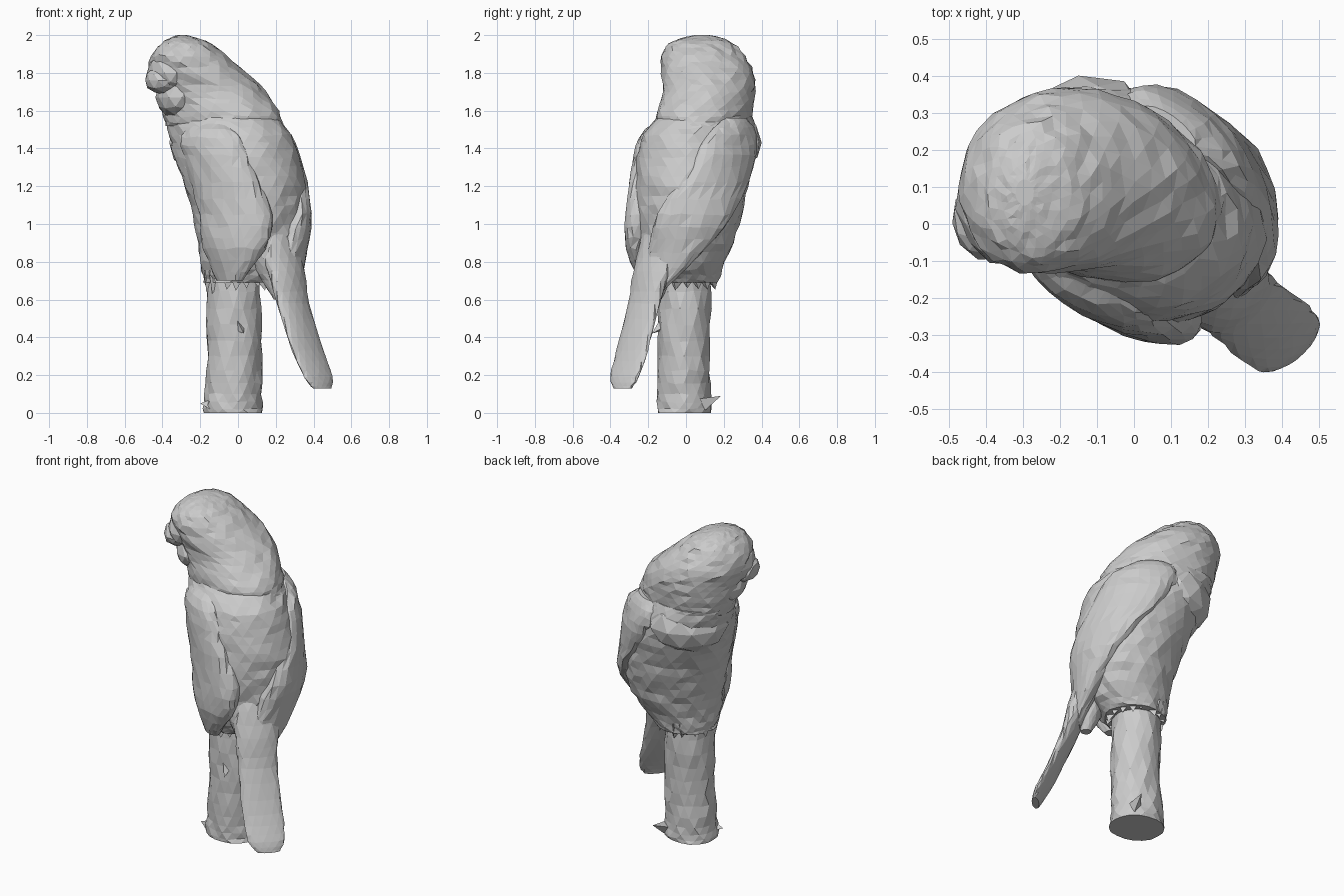
import bpy, bmesh, math, random
from mathutils import Vector

if "Cube" in bpy.data.objects:
    bpy.data.objects.remove(bpy.data.objects["Cube"])

random.seed(4)


def catmull(p, u):
    """Smooth in-between of a list of equal-length tuples."""
    i = min(int(u), len(p) - 2)
    t = u - i
    a, b, c, d = p[max(i - 1, 0)], p[i], p[i + 1], p[min(i + 2, len(p) - 1)]
    return [0.5 * (2 * B + (C - A) * t + (2 * A - 5 * B + 4 * C - D) * t * t
            + (3 * B - A - 3 * C + D) * t ** 3) for A, B, C, D in zip(a, b, c, d)]


def finish(name, bm):
    bmesh.ops.recalc_face_normals(bm, faces=bm.faces)
    me = bpy.data.meshes.new(name)
    bm.to_mesh(me)
    bm.free()
    ob = bpy.data.objects.new(name, me)
    bpy.context.collection.objects.link(ob)
    return ob


def loft(name, rings, sides=24, sub=3, jitter=0.007):
    """Rings are (x, y, z, half width, half depth, turn in degrees, skew)."""
    bm = bmesh.new()
    loops = []
    steps = (len(rings) - 1) * sub
    for k in range(steps + 1):
        x, y, z, a, b, turn, skew = catmull(rings, k / sub)
        r = math.radians(turn)
        end = k in (0, steps)
        loop = []
        for s in range(sides):
            t = 2 * math.pi * (s + 0.5 * (k % 2)) / sides
            e = 1 + random.uniform(-1, 1) * jitter / max(a, 0.15)
            # skew leans the ellipse diagonally while keeping its width and depth
            h = math.asin(skew) / 2
            u, v = a * e * math.cos(t - h), b * e * math.sin(t + h)
            dz = 0 if end else random.uniform(-1, 1) * jitter * min(1, a / 0.2)
            loop.append(bm.verts.new((x + u * math.cos(r) - v * math.sin(r),
                                      y + u * math.sin(r) + v * math.cos(r), z + dz)))
        loops.append(loop)
    for lo, hi in zip(loops, loops[1:]):
        for s in range(sides):
            n = (s + 1) % sides
            bm.faces.new((lo[s], lo[n], hi[n], hi[s]))
    bm.faces.new(loops[0])
    bm.faces.new(loops[-1])
    bmesh.ops.triangulate(bm, faces=[f for f in bm.faces if len(f.verts) == 4])
    return finish(name, bm)


def box_rings(rows):
    """Turn (z, x min, x max, y min, y max, skew) into loft rings."""
    return [((x0 + x1) / 2, (y0 + y1) / 2, z, (x1 - x0) / 2, (y1 - y0) / 2, 0, k)
            for z, x0, x1, y0, y1, k in rows]


def blob(name, loc, size, turn=0, jitter=0.06):
    bm = bmesh.new()
    bmesh.ops.create_icosphere(bm, subdivisions=2, radius=1)
    c, s = math.cos(math.radians(turn)), math.sin(math.radians(turn))
    for v in bm.verts:
        p = v.co * (1 + random.uniform(-1, 1) * jitter)
        x, y = p.x * size[0], p.y * size[1]
        v.co = Vector((x * c - y * s, x * s + y * c, p.z * size[2])) + Vector(loc)
    return finish(name, bm)


def wing_rings(rows):
    """Rows (z, bearing, offset, width, thickness) placed around the body axis."""
    out = []
    for z, ang, off, w, t in rows:
        a = math.radians(ang)
        cx = 0.08 - 0.25 * max(0, z - 1.05)
        cy = 0.01 + 0.12 * (z - 1.05)
        out.append((cx + off * math.cos(a), cy + off * math.sin(a), z, w, t, ang + 90, 0))
    return out


def flakes(name, spots):
    """Ragged little shards: (base point, tip point, base radius)."""
    bm = bmesh.new()
    for base, tip, r in spots:
        base, tip = Vector(base), Vector(tip)
        d = (tip - base).normalized()
        u = d.orthogonal().normalized()
        w = d.cross(u)
        b = [bm.verts.new(base + r * (u * math.cos(q) + w * math.sin(q))) for q in (0, 2.1, 4.2)]
        t = bm.verts.new(tip)
        bm.faces.new(b)
        for i in range(3):
            bm.faces.new((b[i], b[(i + 1) % 3], t))
    return finish(name, bm)


# Post with a slightly flared foot
loft("post", box_rings([(0, -0.185, 0.13, -0.155, 0.135, 0), (0.1, -0.18, 0.125, -0.15, 0.13, 0),
     (0.3, -0.16, 0.125, -0.147, 0.125, 0), (0.55, -0.167, 0.122, -0.145, 0.13, 0),
     (0.8, -0.16, 0.11, -0.13, 0.13, 0)]), 18)

# Body, widening to the shoulders
loft("body", box_rings([(0.69, -0.18, 0.17, -0.17, 0.17, 0), (0.76, -0.195, 0.25, -0.2, 0.19, 0.0),
     (0.9, -0.21, 0.335, -0.25, 0.25, 0.03), (1.05, -0.24, 0.36, -0.265, 0.295, 0.0),
     (1.2, -0.285, 0.36, -0.27, 0.33, -0.03), (1.35, -0.335, 0.325, -0.26, 0.365, -0.12),
     (1.47, -0.365, 0.28, -0.23, 0.375, -0.2), (1.57, -0.385, 0.2, -0.15, 0.355, -0.22)]), 28)

# Head leaning towards -x
loft("head", box_rings([(1.52, -0.38, 0.24, -0.16, 0.34, -0.18), (1.6, -0.405, 0.215, -0.155, 0.355, -0.17),
     (1.7, -0.435, 0.145, -0.125, 0.365, -0.05), (1.8, -0.47, 0.045, -0.13, 0.36, 0.05),
     (1.89, -0.46, -0.06, -0.13, 0.31, 0.05), (1.955, -0.41, -0.14, -0.09, 0.25, 0),
     (1.985, -0.36, -0.22, -0.02, 0.19, 0), (2.0, -0.32, -0.27, 0.05, 0.12, 0)]), 26)

# Chest ruff below the chin
blob("chest_ruff", (-0.16, 0.2, 1.43), (0.23, 0.18, 0.17), 40, 0.02)

# Folded wings: one sweeps to the tail, the other hangs to the post top
loft("right_wing", wing_rings([(1.56, 55, 0.22, 0.1, 0.05), (1.47, 50, 0.235, 0.19, 0.08),
     (1.3, 38, 0.228, 0.21, 0.1), (1.05, 10, 0.215, 0.2, 0.095),
     (0.85, -12, 0.21, 0.15, 0.075), (0.62, -38, 0.24, 0.05, 0.03)]), 20)
loft("left_wing", wing_rings([(1.55, 236, 0.19, 0.09, 0.04), (1.46, 238, 0.225, 0.18, 0.085),
     (1.3, 240, 0.225, 0.2, 0.1), (1.05, 246, 0.225, 0.21, 0.1),
     (0.87, 242, 0.22, 0.18, 0.085), (0.7, 232, 0.2, 0.08, 0.04)]), 20)

# Long flat tail and the covert feathers over its root
loft("tail", [(0.2, -0.11, 0.95, 0.14, 0.09, 45, 0), (0.255, -0.18, 0.75, 0.125, 0.065, 45, 0),
     (0.292, -0.222, 0.58, 0.113, 0.045, 45, 0), (0.37, -0.285, 0.33, 0.115, 0.03, 45, 0),
     (0.425, -0.325, 0.19, 0.105, 0.025, 45, 0), (0.445, -0.335, 0.13, 0.065, 0.02, 45, 0)],
     14, jitter=0.004)
loft("tail_coverts", [(0.14, -0.12, 1.0, 0.15, 0.1, 30, 0), (0.18, -0.15, 0.82, 0.12, 0.09, 35, 0),
     (0.2, -0.15, 0.7, 0.08, 0.06, 40, 0), (0.22, -0.16, 0.6, 0.03, 0.03, 45, 0)], 14)

# Short hooked beak with brow and cheek sunk into the face
blob("brow", (-0.375, 0.03, 1.8), (0.1, 0.15, 0.11), 20, 0.03)
blob("beak", (-0.395, 0.005, 1.76), (0.1, 0.105, 0.075), 20, 0.05)
blob("cheek", (-0.325, 0.06, 1.67), (0.11, 0.16, 0.11), 10, 0.03)

# Ragged feathers and toes over the top of the post
fringe = []
for i in range(16):
    a = 2 * math.pi * i / 16 + random.uniform(-0.1, 0.1)
    c, s = math.cos(a), math.sin(a)
    fringe.append(((0.135 * c - 0.01, 0.13 * s, 0.74),
                   (0.165 * c - 0.01, 0.155 * s, random.uniform(0.63, 0.68)), 0.06))
flakes("belly_fringe", fringe)

# Splinters on the post
flakes("post_splinters", [((0.07, 0.09, 0.05), (0.1, 0.185, 0.09), 0.04),
       ((-0.13, -0.08, 0.04), (-0.2, -0.08, 0.05), 0.04),
       ((0.0, -0.11, 0.47), (0.03, -0.18, 0.42), 0.04)])
